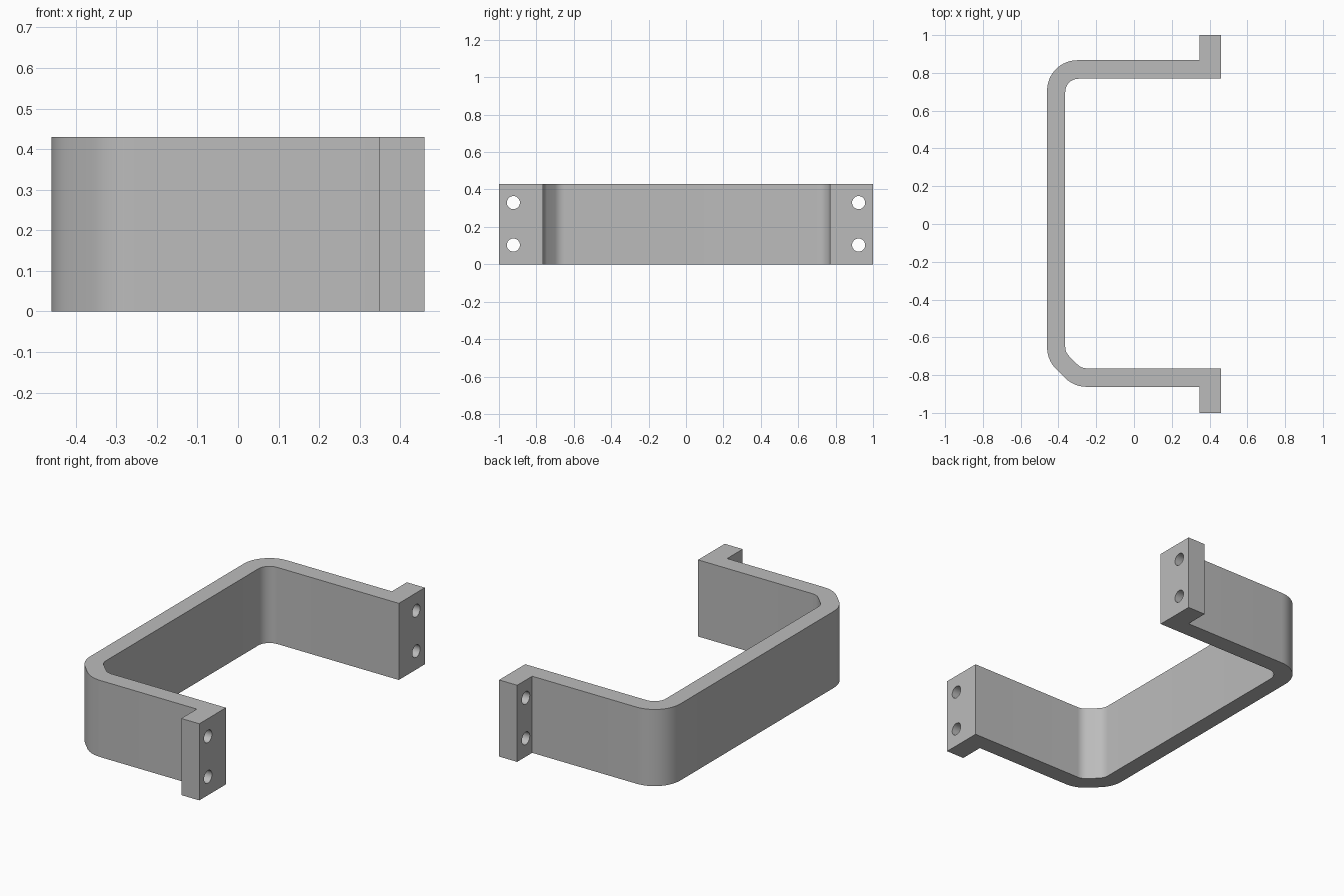
import bpy, bmesh
from math import pi, tan, ceil
from mathutils import Vector, Matrix

if "Cube" in bpy.data.objects:
    bpy.data.objects.remove(bpy.data.objects["Cube"])

HEIGHT = 0.43
X_BACK, X_IN, X_FLANGE, X_END = -0.46, -0.364, 0.348, 0.46
R_OUT, R_IN = 0.16, 0.07

steel = bpy.data.materials.new("grey metal")
steel.use_nodes = True
grey = (0.5, 0.5, 0.5, 1)
steel.diffuse_color = grey
steel.node_tree.nodes["Principled BSDF"].inputs["Base Color"].default_value = grey


def fillet(prev, corner, nxt, radius):
    """Points of an arc that rounds one corner of the outline."""
    p, c, n = Vector(prev), Vector(corner), Vector(nxt)
    a, b = (p - c).normalized(), (n - c).normalized()
    inside = a.angle(b)
    start = c + a * radius / tan(inside / 2)
    centre = c + (a + b).normalized() * (start - c).length / max(1e-6, (a + b).length / 2)
    turn = (start - centre).angle_signed(c + b * radius / tan(inside / 2) - centre)
    steps = ceil(abs(turn) / (pi / 24))
    return [centre + Matrix.Rotation(-turn * i / steps, 2) @ (start - centre)
            for i in range(steps + 1)]


# Outline of the strap seen from above: (x, y, corner radius)
outline = [
    # outer side, back foot to front foot
    (X_END, 1, 0), (X_FLANGE, 1, 0), (X_FLANGE, 0.867, 0),
    (X_BACK, 0.867, R_OUT),
    (X_BACK, -0.72, R_OUT), (-0.318, -0.862, R_OUT),
    (X_FLANGE, -0.862, 0), (X_FLANGE, -1, 0), (X_END, -1, 0),
    # inner side, front to back
    (X_END, -0.764, 0),
    (-0.279, -0.764, R_IN), (X_IN, -0.679, R_IN),
    (X_IN, 0.769, R_IN), (X_END, 0.769, 0),
]
points = []
for i, (x, y, r) in enumerate(outline):
    before, after = outline[i - 1][:2], outline[(i + 1) % len(outline)][:2]
    points += fillet(before, (x, y), after, r) if r else [Vector((x, y))]

# Strap with feet, extruded upward
bm = bmesh.new()
base = bm.faces.new([bm.verts.new((p.x, p.y, 0)) for p in points])
top = bmesh.ops.extrude_face_region(bm, geom=[base])["geom"]
bmesh.ops.translate(bm, vec=(0, 0, HEIGHT),
                    verts=[v for v in top if isinstance(v, bmesh.types.BMVert)])
bmesh.ops.recalc_face_normals(bm, faces=bm.faces)
mesh = bpy.data.meshes.new("bracket")
bm.to_mesh(mesh)
bm.free()
bracket = bpy.data.objects.new("bracket", mesh)
bpy.context.collection.objects.link(bracket)
mesh.materials.append(steel)

# Bolt hole cutters, two through each foot
bm = bmesh.new()
for y in (-0.923, 0.923):
    for z in (0.103, 0.33):
        place = Matrix.Translation((0.4, y, z)) @ Matrix.Rotation(pi / 2, 4, "Y")
        bmesh.ops.create_cone(bm, cap_ends=True, segments=32, radius1=0.035,
                              radius2=0.035, depth=0.3, matrix=place)
mesh = bpy.data.meshes.new("hole_cutter")
bm.to_mesh(mesh)
bm.free()
mesh.materials.append(steel)
cutter = bpy.data.objects.new("hole_cutter", mesh)
cutter.hide_render = True
bpy.context.collection.objects.link(cutter)

bpy.ops.object.select_all(action="DESELECT")
bracket.select_set(True)
bpy.context.view_layer.objects.active = bracket
holes = bracket.modifiers.new("bolt holes", "BOOLEAN")
holes.operation = "DIFFERENCE"
holes.solver = "EXACT"
holes.object = cutter
bpy.ops.object.modifier_apply(modifier=holes.name)
bpy.data.objects.remove(cutter)
bpy.ops.object.shade_smooth_by_angle(angle=pi / 6)
